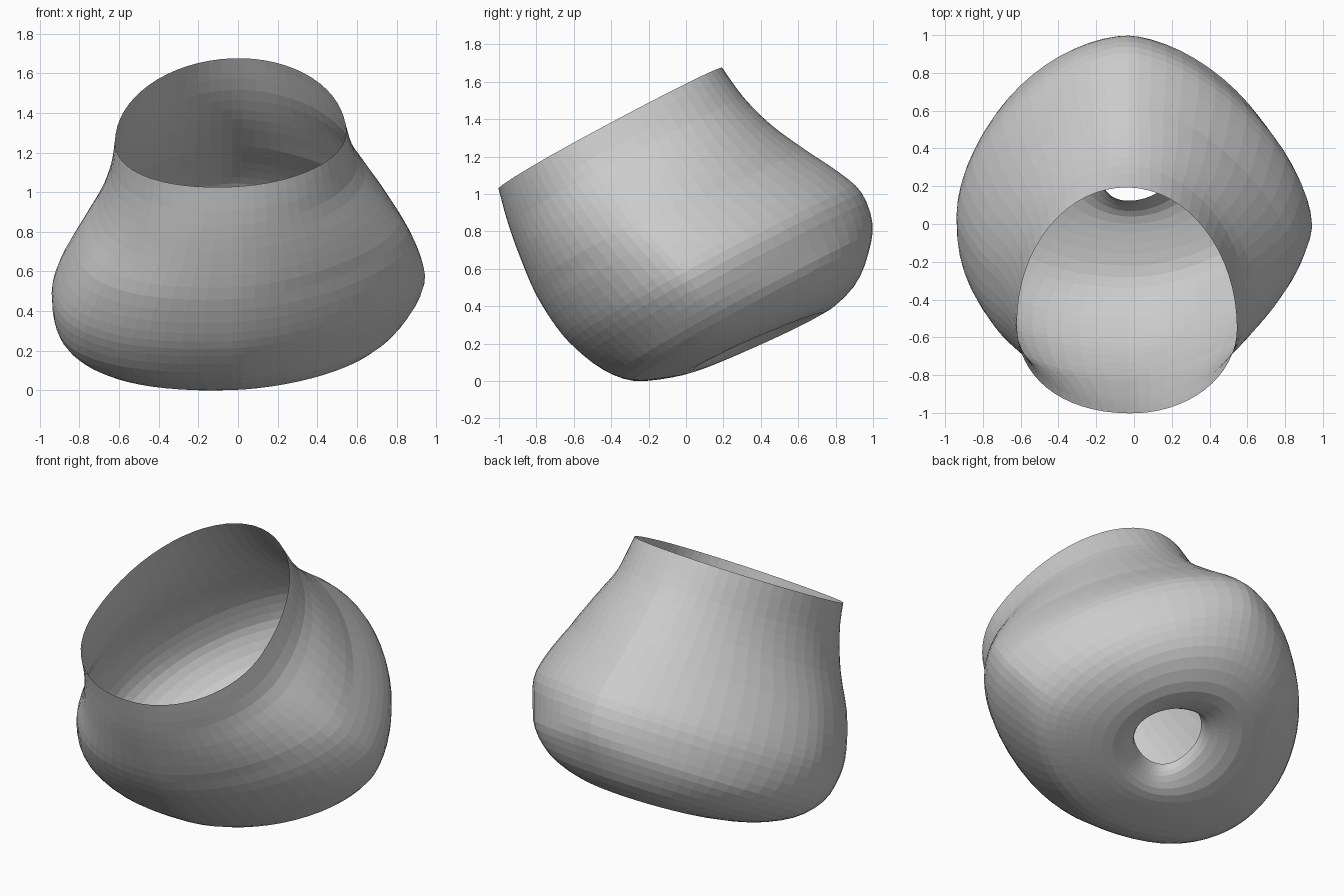
import bpy, bmesh, math
from mathutils import Vector

cube = bpy.data.objects.get("Cube")
if cube:
    bpy.data.objects.remove(cube)

SEGMENTS, STEPS = 64, 3
TILT = math.atan2(0.65, 1.2)
U = Vector((0, math.cos(TILT), math.sin(TILT)))    # along the mouth, towards the back
N = Vector((0, -math.sin(TILT), math.cos(TILT)))   # out of the mouth

# Section rings from mouth to base hole:
# height, widest point, front, back, -x side, +x side, roll, pitch
RINGS = [
    (1.395, .14, -.385, .975, -.62, .545, .045, 0),
    (1.20, .16, -.43, 1.00, -.645, .60, .04, 0),
    (1.00, .18, -.46, 1.06, -.71, .735, .03, 0),
    (.80, .20, -.478, 1.155, -.82, .855, .03, 0),
    (.60, .25, -.465, 1.26, -.91, .925, .03, 0),
    (.45, .28, -.43, 1.312, -.94, .94, .03, 0),
    (.28, .30, -.355, 1.285, -.91, .87, .03, 0),
    (.15, .32, -.24, 1.19, -.81, .75, .03, 0),
    (.06, .37, -.07, 1.04, -.62, .58, .05, -.04),
    (.02, .41, .07, .82, -.38, .37, .06, -.08),
    (.07, .42, .165, .65, -.21, .24, .06, -.06),
    (.14, .42, .215, .62, -.19, .22, .05, 0),
]


def smooth_rings(rows):
    """Catmull-Rom blend through the section rings."""
    out = []
    last = len(rows) - 1
    for i in range(last):
        a, b, c, d = (rows[min(max(k, 0), last)] for k in range(i - 1, i + 3))
        for s in range(STEPS):
            t = s / STEPS
            out.append([
                q + t * ((r - p) + t * ((2 * p - 5 * q + 4 * r - e) + t * (3 * (q - r) + e - p))) / 2
                for p, q, r, e in zip(a, b, c, d)])
    return out + [rows[-1]]


def power(value, p):
    return math.copysign(abs(value) ** (2 / p), value)


def ring_point(row, angle):
    """Point on a rounded section whose four quarters differ in fullness."""
    w, mid, front, back, right, left, roll, pitch = row
    c, s = math.cos(angle), math.sin(angle)
    low = min(1, max(0, w / .3))
    full = min(1, max(0, (1.3 - w) / .5)) * low
    if s > 0:
        p = 2 - full * (.42 if c > 0 else .33)
    else:
        p = 2 - full * .4 if c > 0 else 2 + low * .2 + full * .38
    x = -.03 + power(c, p) * ((left + .03) if c > 0 else (-.03 - right))
    u = mid + power(s, p) * ((back - mid) if s > 0 else (mid - front))
    return Vector((x, 0, 0)) + U * u + N * (w + roll * x + pitch * (u - mid))


# Thin open shell lofted through the rings
bm = bmesh.new()
loops = [[bm.verts.new(ring_point(row, 2 * math.pi * k / SEGMENTS)) for k in range(SEGMENTS)]
         for row in smooth_rings(RINGS)]
for upper, lower in zip(loops, loops[1:]):
    for k in range(SEGMENTS):
        n = (k + 1) % SEGMENTS
        bm.faces.new((upper[k], lower[k], lower[n], upper[n]))

# Rest the shell on the ground
ground = min(v.co.z for v in bm.verts)
bmesh.ops.translate(bm, vec=(0, 0, -ground), verts=bm.verts)

mesh = bpy.data.meshes.new("tilted_pot_shell")
bm.to_mesh(mesh)
bm.free()
pot = bpy.data.objects.new("tilted_pot_shell", mesh)
bpy.context.collection.objects.link(pot)

# Plain grey
grey = bpy.data.materials.new("light_grey")
grey.use_nodes = True
colour = (.6, .6, .6, 1)
grey.diffuse_color = colour
grey.node_tree.nodes["Principled BSDF"].inputs["Base Color"].default_value = colour
mesh.materials.append(grey)
